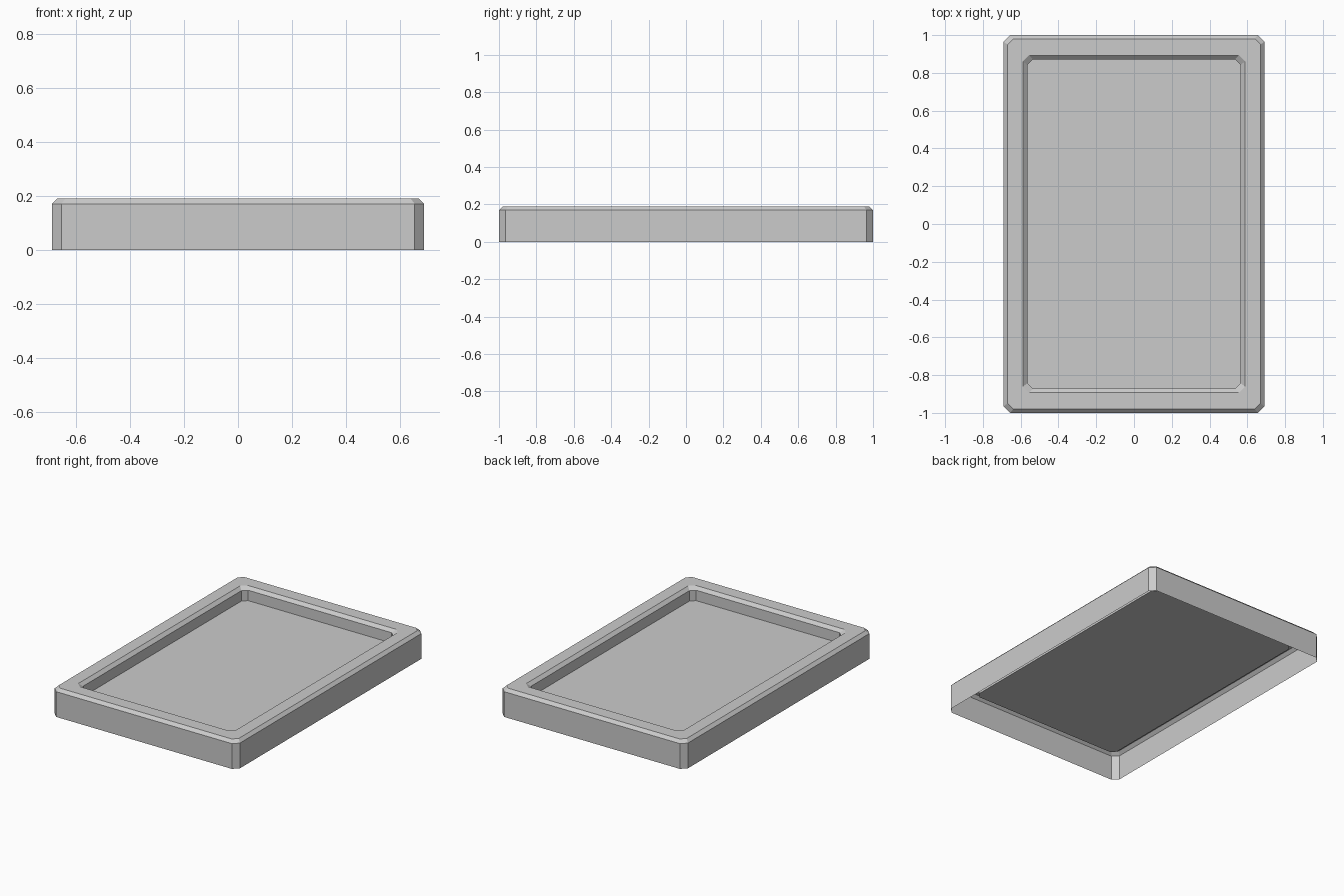
import bpy
import bmesh

cube = bpy.data.objects.get("Cube")
if cube:
    bpy.data.objects.remove(cube, do_unlink=True)

grey = bpy.data.materials.new("light grey")
grey.use_nodes = True
colour = (0.6, 0.6, 0.6, 1)
grey.diffuse_color = colour
grey.node_tree.nodes["Principled BSDF"].inputs["Base Color"].default_value = colour


def cut_corner_ring(bm, half_x, half_y, cut, z):
    """Counter-clockwise rectangle with its four corners cut off."""
    x, y = half_x - cut, half_y - cut
    outline = [(half_x, -y), (half_x, y), (x, half_y), (-x, half_y),
               (-half_x, y), (-half_x, -y), (-x, -half_y), (x, -half_y)]
    return [bm.verts.new((px, py, z)) for px, py in outline]


# Open-bottomed tray: half width, half depth, corner cut, height
sections = [
    (0.69, 1.0, 0.035, 0.0),       # foot of outer wall
    (0.69, 1.0, 0.035, 0.17),      # top of outer wall
    (0.67, 0.98, 0.03, 0.19),      # outer edge of flat rim
    (0.587, 0.893, 0.032, 0.19),   # inner edge of flat rim
    (0.565, 0.872, 0.03, 0.17),    # top of recess wall
    (0.565, 0.872, 0.03, 0.10),    # recess floor
]
bm = bmesh.new()
rings = [cut_corner_ring(bm, *s) for s in sections]
for lower, upper in zip(rings, rings[1:]):
    for i in range(len(lower)):
        j = (i + 1) % len(lower)
        bm.faces.new((lower[i], lower[j], upper[j], upper[i]))
bm.faces.new(rings[-1])

mesh = bpy.data.meshes.new("tray")
bm.to_mesh(mesh)
bm.free()
mesh.materials.append(grey)
tray = bpy.data.objects.new("tray", mesh)
bpy.context.collection.objects.link(tray)
